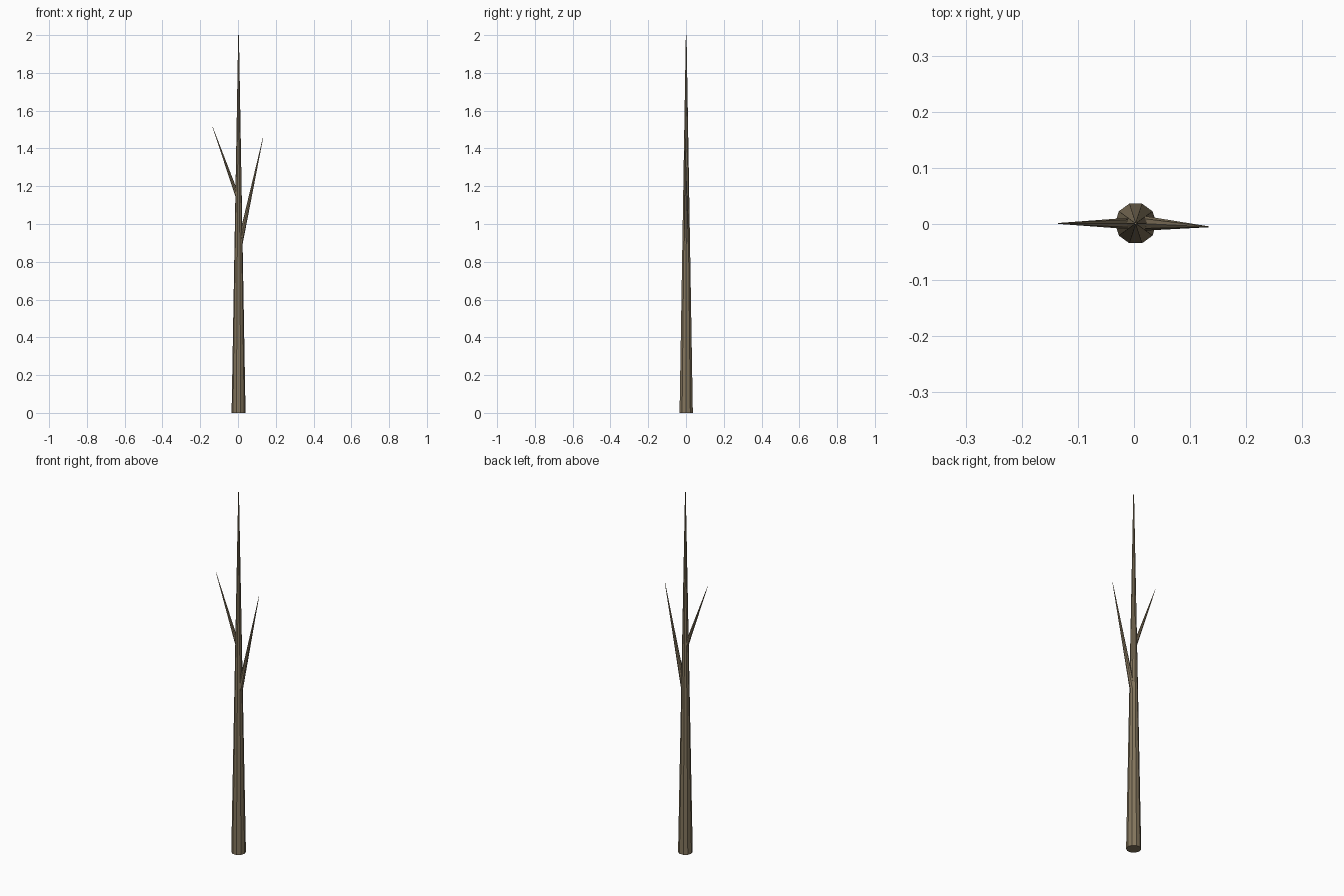
import bpy
from mathutils import Vector

if "Cube" in bpy.data.objects:
    bpy.data.objects.remove(bpy.data.objects["Cube"])

bark = bpy.data.materials.new("bark")
bark.diffuse_color = (0.23, 0.18, 0.11, 1)
bark.use_nodes = True
bark.node_tree.nodes["Principled BSDF"].inputs["Base Color"].default_value = bark.diffuse_color


def limb(name, base, tip, r_base, r_tip, sides):
    """Tapered flat-sided limb running from base to tip."""
    base, tip = Vector(base), Vector(tip)
    axis = tip - base
    bpy.ops.mesh.primitive_cone_add(vertices=sides, radius1=r_base, radius2=r_tip,
                                    depth=axis.length, location=(base + tip) / 2)
    ob = bpy.context.object
    ob.name = name
    ob.rotation_euler = Vector((0, 0, 1)).rotation_difference(axis).to_euler()
    ob.data.materials.append(bark)
    return ob


# Trunk, ten sides with corners pointing along x
trunk = limb("trunk", (0.003, 0.001, 0), (0.003, 0.001, 2), 0.037, 0.002, 10)
trunk.rotation_euler.z = 0.31416

# Side branches start inside the trunk
limb("lower_branch", (0.005, 0.002, 0.87), (0.133, -0.005, 1.46), 0.0145, 0.0008, 8)
limb("upper_branch", (0.003, 0.001, 1.13), (-0.135, 0.001, 1.515), 0.011, 0.0008, 8)
